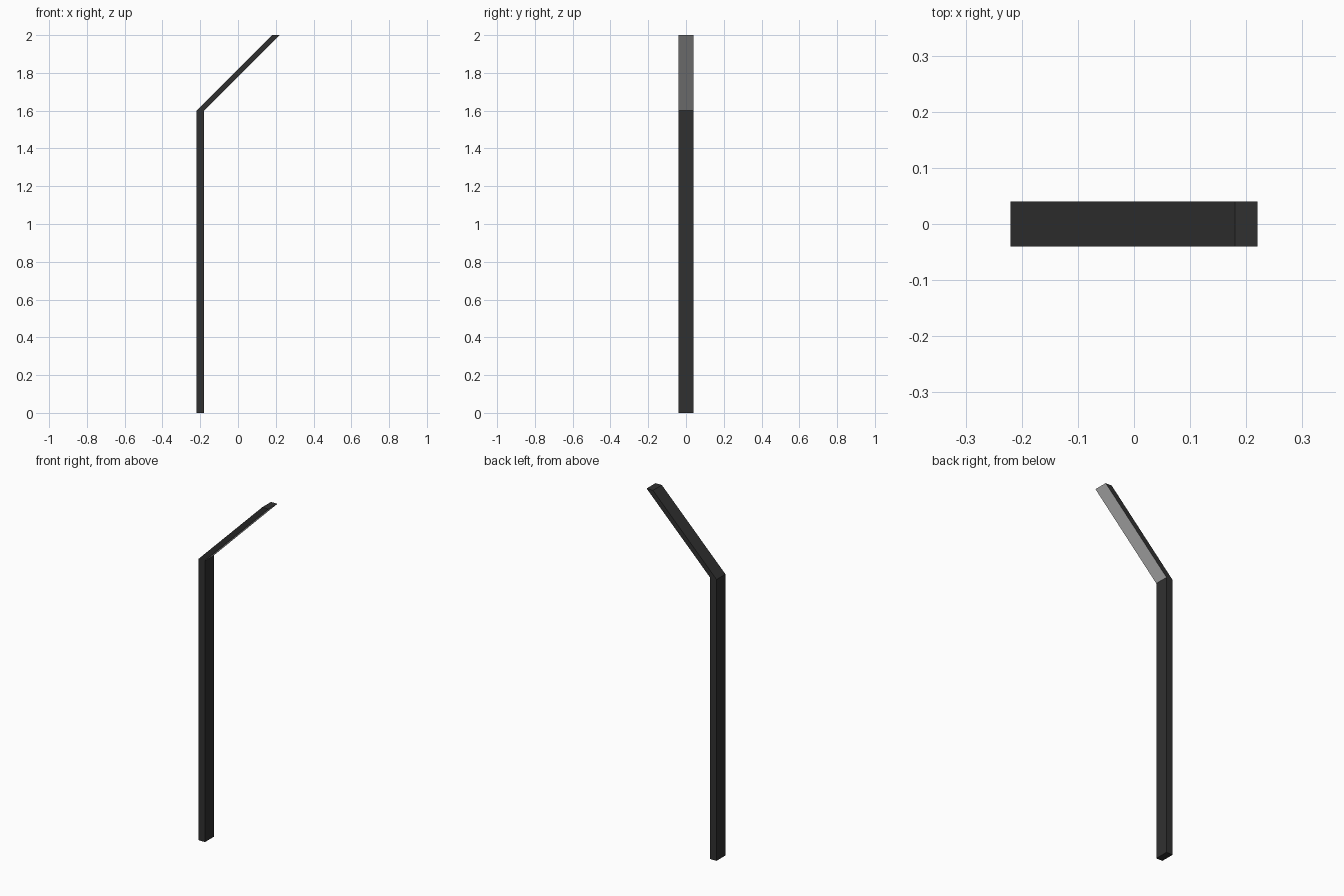
import bpy, bmesh

if "Cube" in bpy.data.objects:
    bpy.data.objects.remove(bpy.data.objects["Cube"])


def material(name, value):
    mat = bpy.data.materials.new(name)
    mat.diffuse_color = (value, value, value, 1)
    mat.use_nodes = True
    mat.node_tree.nodes["Principled BSDF"].inputs["Base Color"].default_value = mat.diffuse_color
    return mat


# Bent lamp post: side profile (x, z) extruded along y
profile = [(-0.22, 0), (-0.18, 0), (-0.18, 1.6), (0.22, 2.0), (0.18, 2.0), (-0.22, 1.6)]
half_depth = 0.04

bm = bmesh.new()
front = bm.faces.new([bm.verts.new((x, -half_depth, z)) for x, z in profile])
extruded = bmesh.ops.extrude_face_region(bm, geom=[front])["geom"]
verts = [g for g in extruded if isinstance(g, bmesh.types.BMVert)]
bmesh.ops.translate(bm, verts=verts, vec=(0, 2 * half_depth, 0))
bmesh.ops.recalc_face_normals(bm, faces=bm.faces)

# Light panel: the underside of the sloping arm
for face in bm.faces:
    if face.normal.x > 0.5 and face.normal.z < -0.5:
        face.material_index = 1

mesh = bpy.data.meshes.new("bent_lamp_post")
bm.to_mesh(mesh)
bm.free()
mesh.materials.append(material("dark_metal", 0.03))
mesh.materials.append(material("light_panel", 0.6))
bpy.context.collection.objects.link(bpy.data.objects.new("bent_lamp_post", mesh))
